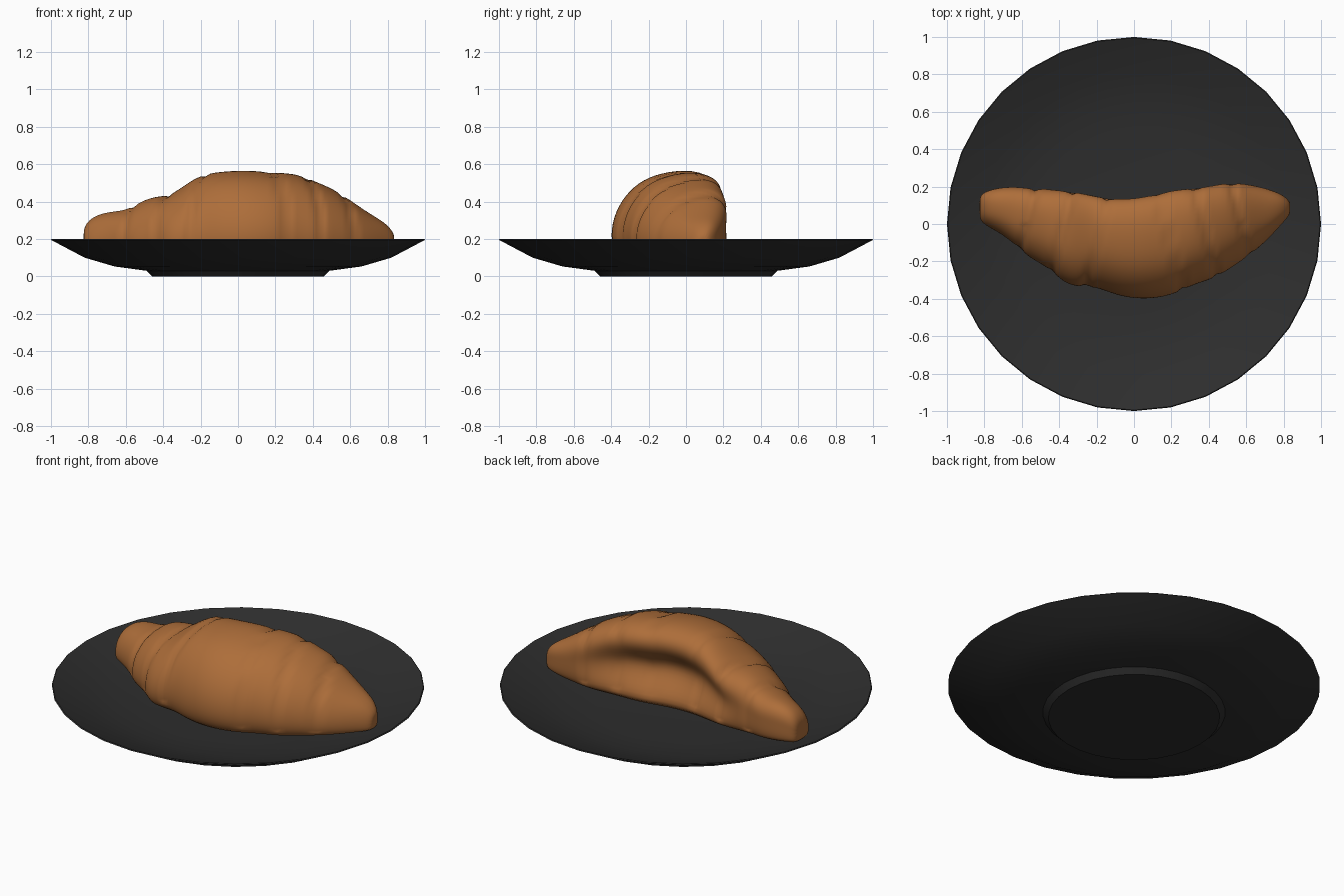
import bpy, math

if "Cube" in bpy.data.objects:
    bpy.data.objects.remove(bpy.data.objects["Cube"])


def material(name, rgb):
    m = bpy.data.materials.new(name)
    m.diffuse_color = (*rgb, 1)
    m.use_nodes = True
    m.node_tree.nodes["Principled BSDF"].inputs["Base Color"].default_value = m.diffuse_color
    return m


def loft(name, rings, mat):
    """Skin a list of closed rings; a ring of one point makes a fan."""
    verts, faces, ids = [], [], []
    for ring in rings:
        ids.append(list(range(len(verts), len(verts) + len(ring))))
        verts += ring
    for a, b in zip(ids, ids[1:]):
        n = max(len(a), len(b))
        for i in range(n):
            j = (i + 1) % n
            if len(a) == 1:
                faces.append((a[0], b[j], b[i]))
            elif len(b) == 1:
                faces.append((a[i], a[j], b[0]))
            else:
                faces.append((a[i], a[j], b[j], b[i]))
    me = bpy.data.meshes.new(name)
    me.from_pydata(verts, [], faces)
    me.materials.append(mat)
    ob = bpy.data.objects.new(name, me)
    bpy.context.collection.objects.link(ob)
    bpy.ops.object.select_all(action='DESELECT')
    bpy.context.view_layer.objects.active = ob
    ob.select_set(True)
    return ob


black = material("matte black", (0.027, 0.027, 0.027))
crust = material("golden brown crust", (0.42, 0.155, 0.042))

# Plate: turned profile with a foot, from underside centre to inside centre
profile = [(0, 0), (0.46, 0), (0.49, 0.03), (0.66, 0.053), (0.82, 0.1), (1, 0.195),
           (0.995, 0.2), (0.81, 0.125), (0.65, 0.085), (0.48, 0.067), (0, 0.06)]
SIDES = 32
rings = []
for r, z in profile:
    n = SIDES if r else 1
    rings.append([(r * math.cos(2 * math.pi * i / SIDES),
                   r * math.sin(2 * math.pi * i / SIDES), z) for i in range(n)])
plate = loft("plate", rings, black)
plate.data.flip_normals()
plate.data.update()
bpy.ops.object.mode_set(mode='EDIT')
bpy.ops.mesh.select_all(action='SELECT')
bpy.ops.mesh.normals_make_consistent(inside=False)
bpy.ops.object.mode_set(mode='OBJECT')
bpy.ops.object.shade_smooth_by_angle(angle=math.radians(35))

# Croissant: stations of x, front y, back y, top z
stations = [
    (-0.825, 0.02, 0.15, 0.26), (-0.79, -0.01, 0.175, 0.31), (-0.71, -0.05, 0.195, 0.342),
    (-0.61, -0.13, 0.195, 0.348), (-0.56, -0.18, 0.185, 0.375), (-0.46, -0.23, 0.185, 0.425),
    (-0.37, -0.32, 0.19, 0.425), (-0.29, -0.335, 0.19, 0.48), (-0.2, -0.335, 0.175, 0.54),
    (-0.1, -0.38, 0.165, 0.555), (0.04, -0.405, 0.175, 0.565), (0.2, -0.385, 0.22, 0.55),
    (0.32, -0.32, 0.218, 0.545), (0.42, -0.295, 0.225, 0.5), (0.51, -0.24, 0.23, 0.465),
    (0.6, -0.18, 0.21, 0.405), (0.7, -0.1, 0.19, 0.335), (0.79, 0.0, 0.16, 0.285),
    (0.835, 0.05, 0.12, 0.23)]
# Cross-section: 0..1 from front to back and from bottom to top
section = [(0.12, 0), (0.02, 0.12), (-0.01, 0.3), (0.02, 0.52), (0.12, 0.74), (0.29, 0.92),
           (0.52, 1.0), (0.76, 1.02), (0.93, 0.93), (1.01, 0.75), (1.01, 0.55), (1.01, 0.38),
           (1.0, 0.2), (0.93, 0)]
# Hollow in the back of the curl, as depth per section point
hollow = {9: 0.06, 10: 0.25, 11: 0.2, 12: 0.06}


def croissant_ring(x, y0, y1, top):
    base = 0.07 + 0.06 * (x / 0.83) ** 2
    dent = max(0, 1 - ((x - 0.05) / 0.5) ** 2)
    out = []
    for i, (u, v) in enumerate(section):
        u -= hollow.get(i, 0) * dent
        out.append((x, y0 + u * (y1 - y0), base + v * (top - base)))
    return out


rings = [croissant_ring(*s) for s in stations]
# Close both tips with a small central point
for k, at in ((0, 0), (-1, len(rings))):
    ring = rings[k]
    c = [sum(p[a] for p in ring) / len(ring) for a in range(3)]
    rings.insert(at if k == 0 else len(rings), [tuple(c)])
croissant = loft("croissant", rings, crust)
bpy.ops.object.mode_set(mode='EDIT')
bpy.ops.mesh.select_all(action='SELECT')
bpy.ops.mesh.normals_make_consistent(inside=False)
bpy.ops.object.mode_set(mode='OBJECT')
sub = croissant.modifiers.new("smooth dough", 'SUBSURF')
sub.levels = sub.render_levels = 2
bpy.ops.object.modifier_apply(modifier=sub.name)

# Rolled layers: shallow slanted grooves winding round the dough
for v in croissant.data.vertices:
    x, y, z = v.co
    t = abs(x) + 0.25 * (y + 0.1)
    groove = sum(math.exp(-((t - g) / 0.018) ** 2) for g in (0.2, 0.4, 0.6))
    if z > 0.15:
        v.co.y -= 0.012 * groove * (1 if y > 0 else -1)
        v.co.z -= 0.012 * groove
bpy.ops.object.shade_smooth()
